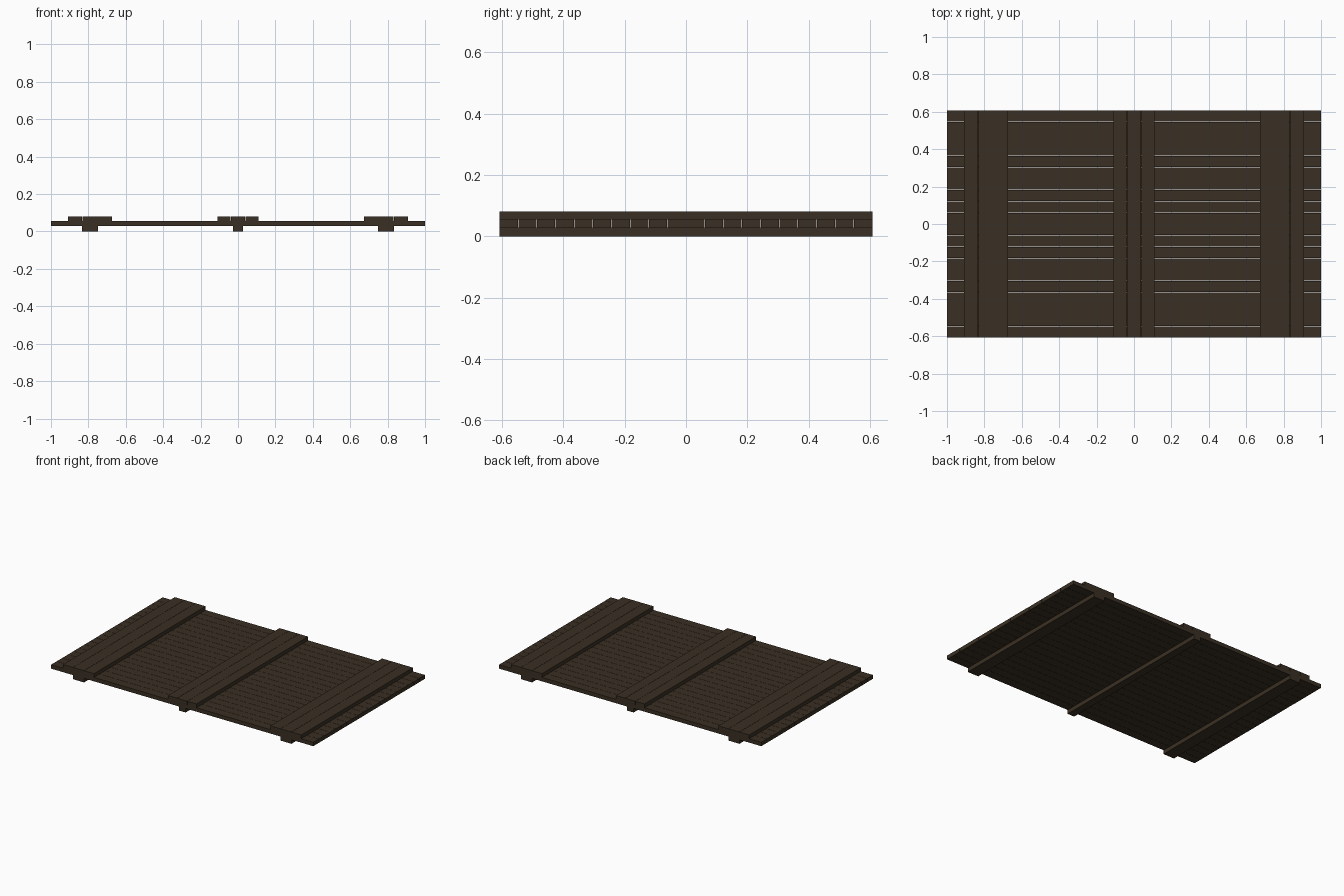
import bpy

if "Cube" in bpy.data.objects:
    bpy.data.objects.remove(bpy.data.objects["Cube"])

HALF_Y = 0.608
GAP = 0.0015
Z_RUNNER, Z_DECK, Z_TOP = 0.028, 0.055, 0.081

wood = bpy.data.materials.new("dark_wood")
wood.diffuse_color = (0.042, 0.029, 0.017, 1)
wood.use_nodes = True
wood.node_tree.nodes["Principled BSDF"].inputs["Base Color"].default_value = wood.diffuse_color


def board(name, x0, x1, y0, y1, z0, z1):
    """Rectangular board spanning the given limits."""
    bpy.ops.mesh.primitive_cube_add(
        size=1, location=((x0 + x1) / 2, (y0 + y1) / 2, (z0 + z1) / 2))
    ob = bpy.context.object
    ob.name = name
    ob.scale = (x1 - x0, y1 - y0, z1 - z0)
    bpy.ops.object.transform_apply(location=False, rotation=False, scale=True)
    ob.data.materials.append(wood)
    return ob


# Deck: twenty narrow slats running along x
SLATS = 20
pitch = 2 * HALF_Y / SLATS
for i in range(SLATS):
    y = -HALF_Y + i * pitch
    board(f"deck_slat_{i + 1}", -1, 1,
          y + (GAP / 2 if i else 0),
          y + pitch - (GAP / 2 if i < SLATS - 1 else 0), Z_RUNNER, Z_DECK)

# Top battens: three groups of three boards running along y
groups = {
    "left": (-0.908, -0.833, -0.749, -0.673),
    "middle": (-0.109, -0.039, 0.039, 0.109),
    "right": (0.673, 0.749, 0.833, 0.908),
}
for side, edges in groups.items():
    for i in range(3):
        board(f"{side}_top_batten_{i + 1}",
              edges[i] + (GAP / 2 if i else 0),
              edges[i + 1] - (GAP / 2 if i < 2 else 0),
              -HALF_Y, HALF_Y, Z_DECK, Z_TOP)

# Runners under the deck
for side, x0, x1 in (("left", -0.833, -0.749),
                     ("middle", -0.026, 0.026),
                     ("right", 0.749, 0.833)):
    board(f"{side}_runner", x0, x1, -HALF_Y, HALF_Y, 0, Z_RUNNER)
